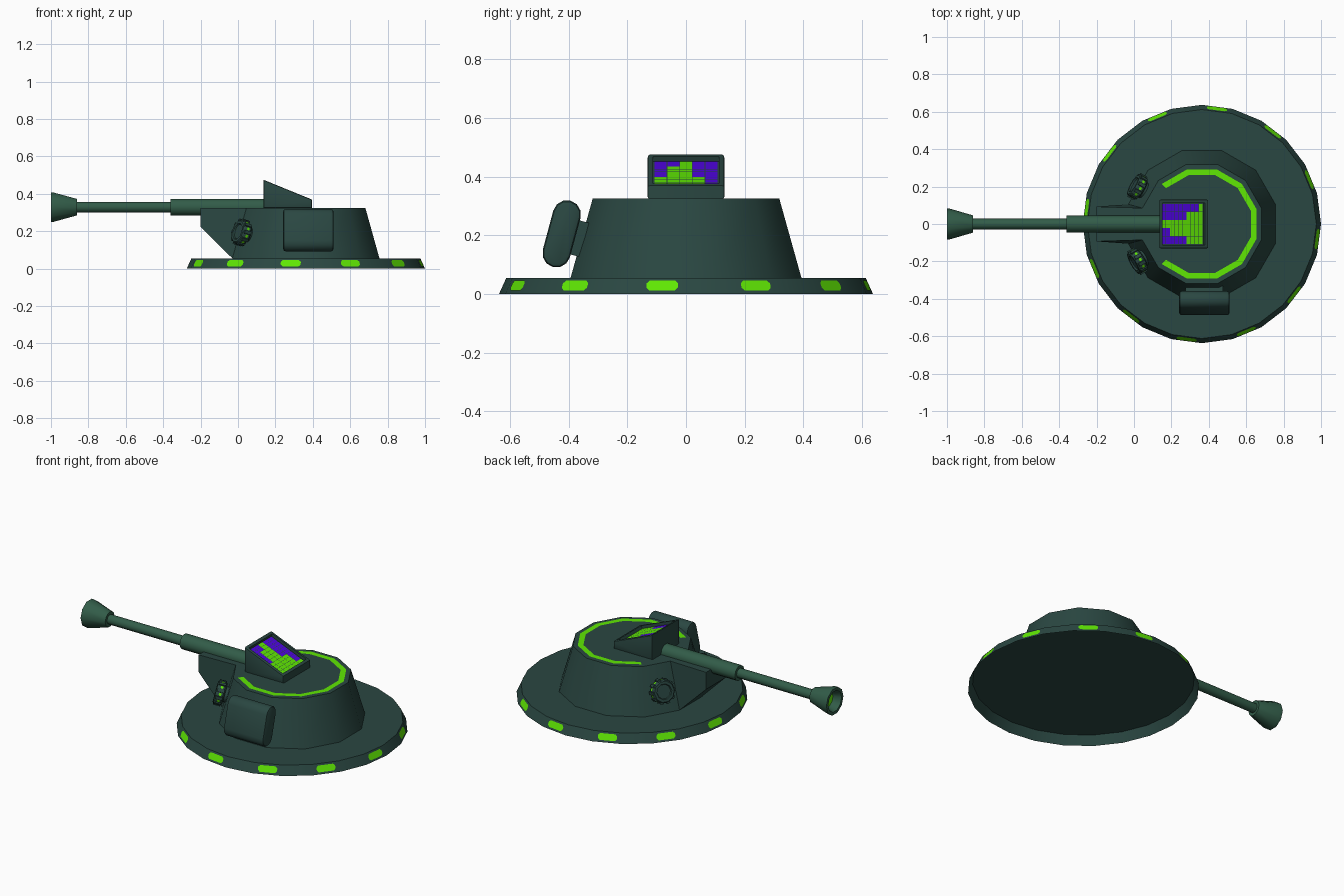
import bpy, bmesh, math
from mathutils import Matrix, Vector

if "Cube" in bpy.data.objects:
    bpy.data.objects.remove(bpy.data.objects["Cube"])

CX = 0.363                      # turret axis
TILT = math.radians(15)         # slope of the turret wall


def material(name, rgb):
    m = bpy.data.materials.new(name)
    m.diffuse_color = (*rgb, 1)
    m.use_nodes = True
    m.node_tree.nodes["Principled BSDF"].inputs["Base Color"].default_value = m.diffuse_color
    return m


BODY = material("dark_teal", (0.023, 0.063, 0.054))
STEEL = material("green_steel", (0.032, 0.108, 0.066))
GREEN = material("glow_green", (0.118, 0.82, 0.001))
PURPLE = material("screen_purple", (0.078, 0.001, 0.75))


def finish(name, bm, mats, fix=True):
    if fix:
        bmesh.ops.recalc_face_normals(bm, faces=bm.faces)
    for f in bm.faces:
        f.smooth = True
    me = bpy.data.meshes.new(name)
    bm.to_mesh(me)
    bm.free()
    me.set_sharp_from_angle(angle=math.radians(40))
    for m in mats:
        me.materials.append(m)
    ob = bpy.data.objects.new(name, me)
    bpy.context.scene.collection.objects.link(ob)
    return ob


def frame(loc, n, t):
    """Matrix with local x along t and local z along n."""
    n, t = Vector(n).normalized(), Vector(t).normalized()
    return Matrix.Translation(loc) @ Matrix((t, n.cross(t), n)).transposed().to_4x4()


def wall_frame(angle, tilt, r, z):
    """Frame on a sloping wall around the turret axis, local z facing out."""
    c, s = math.cos(angle), math.sin(angle)
    n = (c * math.cos(tilt), s * math.cos(tilt), math.sin(tilt))
    return frame((CX + r * c, r * s, z), n, (-s, c, 0))


def lathe(profile, sides, mat, phase=0.0, start=True, end=True):
    """Solid of revolution from (radius, height) pairs, with optional end caps."""
    bm = bmesh.new()
    rings = []
    for r, h in profile:
        rings.append([bm.verts.new(mat @ Vector((r * math.cos(a), r * math.sin(a), h)))
                      for a in (phase + 2 * math.pi * i / sides for i in range(sides))])
    for a, b in zip(rings, rings[1:]):
        for i in range(sides):
            j = (i + 1) % sides
            bm.faces.new((a[i], a[j], b[j], b[i]))
    if start:
        bm.faces.new(rings[0][::-1])
    if end:
        bm.faces.new(rings[-1])
    return bm


def prism(pts, depth, mat, bevel=0.0):
    """Polygon in local xy, extruded along local z about its middle."""
    bm = bmesh.new()
    lo = [bm.verts.new(mat @ Vector((x, y, -depth / 2))) for x, y in pts]
    hi = [bm.verts.new(mat @ Vector((x, y, depth / 2))) for x, y in pts]
    caps = [bm.faces.new(lo), bm.faces.new(hi)]
    for i in range(len(pts)):
        j = (i + 1) % len(pts)
        bm.faces.new((lo[i], lo[j], hi[j], hi[i]))
    bmesh.ops.recalc_face_normals(bm, faces=bm.faces)
    if bevel:
        edges = list({e for f in caps for e in f.edges})
        bmesh.ops.bevel(bm, geom=edges, offset=bevel, segments=2, profile=0.5, affect='EDGES')
    return bm


def plate(bm, mat, w, h, cut):
    """Flat rectangle with cut corners, added to bm."""
    x, y = w / 2, h / 2
    pts = [(x, -y + cut), (x, y - cut), (x - cut, y), (-x + cut, y),
           (-x, y - cut), (-x, -y + cut), (-x + cut, -y), (x - cut, -y)]
    bm.faces.new([bm.verts.new(mat @ Vector((px, py, 0))) for px, py in pts])


axis = Matrix.Translation((CX, 0, 0))

# Round base, a shallow shell open underneath, with lights on every other facet
finish("base_disc", lathe([(0.637, 0), (0.612, 0.055)], 24, axis, start=False), [BODY], fix=False)
bm = bmesh.new()
for k in range(12):
    a = math.radians(-7.5 + 30 * k)
    plate(bm, wall_frame(a, math.atan2(0.025, 0.055), 0.6245 * math.cos(math.radians(7.5)) + 0.002, 0.029),
          0.108, 0.038, 0.011)
finish("base_lights", bm, [GREEN], fix=False)

# Twelve-sided turret, the front facet pulled out into the gun mount
bm = lathe([(0.407, 0.055), (0.329, 0.325)], 12, axis, math.radians(15), start=False)
bm.normal_update()
front = min(bm.faces, key=lambda f: f.normal.x)
new = bmesh.ops.extrude_face_region(bm, geom=[front])["geom"]
if front.is_valid:
    bmesh.ops.delete(bm, geom=[front], context='FACES_ONLY')
for v in (g for g in new if isinstance(g, bmesh.types.BMVert)):
    v.co = (-0.2, math.copysign(0.093, v.co.y), 0.325 if v.co.z > 0.2 else 0.222)
finish("turret_body", bm, [BODY])

# Open glowing ring on the turret roof
bm = bmesh.new()
pairs = []
for k in range(10):
    a = math.radians(-135 + 30 * k)
    pairs.append([bm.verts.new((CX + r * math.cos(a), r * math.sin(a), 0.327)) for r in (0.271, 0.303)])
for (a, b), (c, d) in zip(pairs, pairs[1:]):
    bm.faces.new((a, b, d, c))
finish("roof_ring", bm, [GREEN], fix=False)

# Gun: sleeve, barrel and hollow flared muzzle with a glowing core
gun = frame((0, 0, 0.3285), (-1, 0, 0), (0, 1, 0))
finish("gun_sleeve", lathe([(0.046, -0.137), (0.046, 0.36)], 10, gun, start=False), [STEEL], fix=False)
finish("gun_barrel", lathe([(0.029, 0.358), (0.029, 0.862)], 10, gun, start=False, end=False), [STEEL], fix=False)
bm = lathe([(0.046, 0.86), (0.082, 0.985), (0.082, 1.0), (0.064, 1.0), (0.046, 0.955)], 10, gun)
for f in bm.faces:
    if len(f.verts) == 10 and f.calc_center_median().x < -0.9:
        f.material_index = 1
finish("gun_muzzle", bm, [STEEL, GREEN])

# Wedge console with a recessed sloping face
SLOPE = 0.106 / 0.26
console = frame((0, 0, 0), (0, -1, 0), (1, 0, 0))
bm = prism([(0.136, 0.324), (0.396, 0.324), (0.396, 0.369), (0.136, 0.475)], 0.262, console, 0.008)
top = max((f for f in bm.faces if f.normal.z > 0.8), key=lambda f: f.calc_area())
bmesh.ops.inset_region(bm, faces=[top], thickness=0.014)
for v in top.verts:
    s = math.copysign(0.007, 0.266 - v.co.x)
    v.co += Vector((s, 0, -s * SLOPE))
bmesh.ops.inset_region(bm, faces=[top], thickness=0.001, depth=-0.018)
bmesh.ops.delete(bm, geom=[f for f in bm.faces if f.normal.z < -0.95], context='FACES')
finish("console", bm, [BODY], fix=False)

# Screen: grid of cells, green bars on purple
bm = bmesh.new()
bar_start = [0.285, 0.190, 0.150, 0.285, 0.345]
x0, dx, dy, gap = 0.1485, 0.022, 0.0432, 0.001
for c in range(5):
    for r in range(10):
        xa, xb = x0 + r * dx + gap, x0 + (r + 1) * dx - gap
        ya, yb = -0.108 + c * dy + gap, -0.108 + (c + 1) * dy - gap
        f = bm.faces.new([bm.verts.new((x, y, 0.475 - (x - 0.136) * SLOPE - 0.0178))
                          for x, y in ((xa, ya), (xb, ya), (xb, yb), (xa, yb))])
        f.material_index = 0 if (xa + xb) / 2 > bar_start[c] else 1
finish("console_screen", bm, [GREEN, PURPLE], fix=False)

# Rounded equipment box leaning along the right wall, and its bracket
lean = Matrix.Translation((0.376, -0.4235, 0.205)) @ Matrix.Rotation(-TILT, 4, 'X') \
    @ frame((0, 0, 0), (1, 0, 0), (0, 1, 0))
R, H = 0.048, 0.069
stadium = [(R * math.cos(a), (H if i < 7 else -H) + R * math.sin(a))
           for i in range(14) for a in [math.pi * (i if i < 7 else i - 1) / 6]]
finish("side_box", prism(stadium, 0.27, lean, 0.014), [BODY])
finish("side_box_bracket", prism([(0.045, -0.06), (0.08, -0.06), (0.08, 0.06), (0.045, 0.06)], 0.2, lean), [BODY])

# Two drum lamps on the front corners: toothed rim with glowing slots
for side, deg in (("left", 150), ("right", 210)):
    m = wall_frame(math.radians(deg), TILT, 0.353, 0.181)
    finish(side + "_drum", lathe([(0.045, -0.005), (0.045, 0.02), (0.06, 0.02), (0.068, 0.029), (0.068, 0.062),
                                  (0.06, 0.072), (0.045, 0.072), (0.041, 0.064)], 10, m, start=False), [BODY])
    slots = bmesh.new()
    for k in range(10):
        a = math.radians(18 + 36 * k)
        n = Vector((math.cos(a), math.sin(a), 0))
        plate(slots, m @ frame(n * 0.0662 + Vector((0, 0, 0.0455)), n, (-n.y, n.x, 0)), 0.016, 0.014, 0.003)
        b = a + math.radians(18)
        n = Vector((math.cos(b), math.sin(b), 0))
        tooth = prism([(-0.009, -0.02), (0.009, -0.02), (0.009, 0.02), (-0.009, 0.02)], 0.016,
                      m @ frame(n * 0.064 + Vector((0, 0, 0.047)), n, (-n.y, n.x, 0)))
        finish(f"{side}_drum_tooth_{k + 1}", tooth, [BODY])
    finish(side + "_drum_slots", slots, [GREEN], fix=False)
